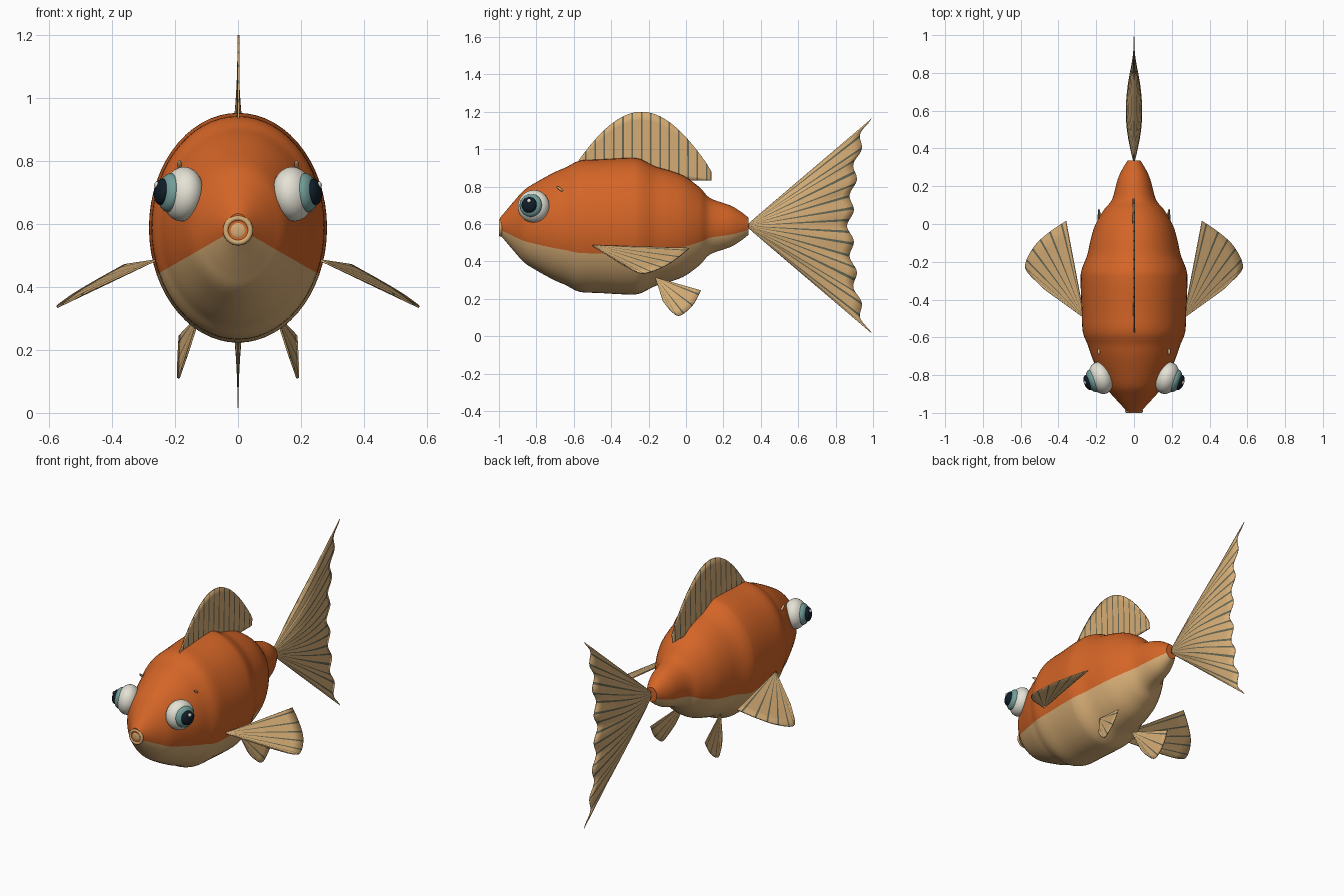
import bpy, bmesh, math
from mathutils import Vector, Matrix

if "Cube" in bpy.data.objects:
    bpy.data.objects.remove(bpy.data.objects["Cube"])


def mat(name, r, g, b):
    m = bpy.data.materials.new(name)
    m.diffuse_color = (r, g, b, 1)
    m.use_nodes = True
    m.node_tree.nodes["Principled BSDF"].inputs["Base Color"].default_value = m.diffuse_color
    return m


ORANGE = mat("orange", 0.66, 0.13, 0.02)
TAN = mat("tan", 0.68, 0.42, 0.18)
RAY = mat("fin_ray_grey", 0.13, 0.14, 0.09)
WHITE = mat("eye_white", 0.78, 0.76, 0.66)
TEAL = mat("iris_teal", 0.17, 0.34, 0.32)
BLACK = mat("pupil_dark", 0.005, 0.012, 0.02)


def spline(pts, t):
    """Smooth curve through pts, t in 0..1."""
    n = len(pts) - 1
    f = min(max(t, 0), 1) * n
    i = min(int(f), n - 1)
    f -= i
    p = [Vector(pts[min(max(k, 0), n)]) for k in (i - 1, i, i + 1, i + 2)]
    return 0.5 * (2 * p[1] + (p[2] - p[0]) * f
                  + (2 * p[0] - 5 * p[1] + 4 * p[2] - p[3]) * f ** 2
                  + (3 * p[1] - p[0] - 3 * p[2] + p[3]) * f ** 3)


def finish(name, bm, mats, angle=40):
    bmesh.ops.recalc_face_normals(bm, faces=bm.faces[:])
    me = bpy.data.meshes.new(name)
    bm.to_mesh(me)
    bm.free()
    for m in mats:
        me.materials.append(m)
    ob = bpy.data.objects.new(name, me)
    bpy.context.collection.objects.link(ob)
    bpy.ops.object.select_all(action='DESELECT')
    ob.select_set(True)
    bpy.context.view_layer.objects.active = ob
    bpy.ops.object.shade_smooth_by_angle(angle=math.radians(angle))
    return ob


def sheet(name, func, rays, width, rows=8, thickness=0.006):
    """Fin membrane func(u, t); narrow columns become the coloured rays."""
    ts, is_ray = [0.0], []
    for i in range(rays):
        c = (i + 0.5) / rays
        a, b = c - width / 2, c + width / 2
        start = ts[-1]
        for k in (1, 2, 3, 4):
            ts.append(start + (a - start) * k / 4)
            is_ray.append(0)
        ts.append(b)
        is_ray.append(1)
    ts.append(1.0)
    is_ray.append(0)
    bm = bmesh.new()
    grid = [[bm.verts.new(func(r / rows, t)) for t in ts] for r in range(rows + 1)]
    for r in range(rows):
        for c, flag in enumerate(is_ray):
            f = bm.faces.new((grid[r][c], grid[r][c + 1], grid[r + 1][c + 1], grid[r + 1][c]))
            f.material_index = flag
    bmesh.ops.remove_doubles(bm, verts=bm.verts[:], dist=1e-5)
    ob = finish(name, bm, (TAN, RAY))
    mod = ob.modifiers.new("thickness", 'SOLIDIFY')
    mod.thickness = thickness
    mod.offset = 0
    return ob


# Body: lathed profile along y, squeezed in x, tan below the flank line
CZ, SEG, ROWS = 0.588, 60, 90
profile = [(-0.995, .045), (-.965, .08), (-.91, .145), (-.86, .198), (-.775, .25), (-.7, .29),
           (-.64, .316), (-.57, .35), (-.46, .357), (-.3, .365), (-.24, .357), (-.165, .32),
           (-.08, .295), (-.005, .265), (.075, .206), (.13, .15), (.235, .112), (.29, .08), (.335, .045)]
bm = bmesh.new()
rings = []
for r in range(ROWS + 1):
    y, rad, _ = spline([(a, b, 0) for a, b in profile], r / ROWS)
    rings.append([bm.verts.new((0.775 * rad * math.cos(math.tau * s / SEG), y,
                                CZ + rad * math.sin(math.tau * s / SEG))) for s in range(SEG)])
for r in range(ROWS):
    for s in range(SEG):
        n = (s + 1) % SEG
        f = bm.faces.new((rings[r][s], rings[r][n], rings[r + 1][n], rings[r + 1][s]))
        f.material_index = int(math.sin(math.tau * (s + 0.5) / SEG) < -math.sin(math.radians(24)))
bm.faces.new(rings[0])
bm.faces.new(rings[-1])
finish("body", bm, (ORANGE, TAN))


# Mouth: lip ring and inner plug
def ring(name, loc, major, minor, material, rot):
    bpy.ops.mesh.primitive_torus_add(major_radius=major, minor_radius=minor, major_segments=32,
                                     minor_segments=10, location=loc, rotation=rot)
    ob = bpy.context.object
    ob.name = name
    ob.data.materials.append(material)
    bpy.ops.object.shade_smooth()
    return ob


def ball(name, loc, axis, radius, half, material):
    """Sphere flattened along axis."""
    bm = bmesh.new()
    rot = Vector(axis).to_track_quat('Z', 'Y').to_matrix().to_4x4()
    bmesh.ops.create_uvsphere(bm, u_segments=32, v_segments=18, radius=1,
                              matrix=Matrix.Translation(loc) @ rot @ Matrix.Diagonal((radius, radius, half, 1)))
    return finish(name, bm, (material,), 60)


ring("lip", (0, -0.991, 0.58), 0.039, 0.009, TAN, (math.pi / 2, 0, 0))
ball("mouth_plug", (0, -0.992, 0.58), (0, -1, 0), 0.026, 0.007, TAN)

# Dorsal fin
def dorsal(u, t):
    top = 0.88 + 0.32 * math.sin(math.pi * t) ** 0.9 if 0 < t < 1 else 0.88
    return Vector((0.006 * u - 0.004, -0.61 + 0.745 * t, 0.833 + (top - 0.833) * u))


sheet("dorsal_fin", dorsal, 15, 0.011)


# Tail fin: two thin sheets meeting at root and scalloped rim
def tail(side):
    def func(u, t):
        s = 2 * t - 1
        a = abs(s)
        y = 0.875 + 0.05 * a + 0.053 * a ** 4 + 0.015 * math.cos(7 * math.pi * (1 - a))
        root, rim = Vector((0, 0.32, 0.59)), Vector((0, y, 0.59 + 0.575 * s))
        p = root.lerp(rim, u)
        p.x = side * 0.042 * math.sin(math.pi * u) * (1 - a ** 2)
        return p
    return func


for side, word in ((1, "right"), (-1, "left")):
    sheet("tail_fin_" + word, tail(side), 18, 0.012, rows=12, thickness=0.003)


# Paired fins: fans from a root point to a smooth rim
def fan(root, rim, side):
    def func(u, t):
        p = Vector(root).lerp(spline(rim, t), u)
        p.x *= side
        return p
    return func


PECTORAL = [(.36, .016, .47), (.45, -.045, .42), (.525, -.115, .375), (.573, -.205, .34),
            (.56, -.26, .343), (.47, -.35, .39)]
PELVIC = [(.186, .08, .245), (.19, .035, .165), (.19, -.035, .11), (.178, -.085, .14), (.16, -.125, .19)]

for side, word in ((1, "right"), (-1, "left")):
    sheet("pectoral_fin_" + word, fan((.262, -.5, .485), PECTORAL, side), 8, 0.02)
    sheet("pelvic_fin_" + word, fan((.12, -.165, .315), PELVIC, side), 6, 0.025)

    # Bulging eye: white, iris, pupil and glints stacked outwards
    axis = Vector((side * 0.93, -0.32, 0.1)).normalized()
    base = Vector((side * 0.175, -0.815, 0.695))
    ball("eye_white_" + word, base, axis, 0.087, 0.063, WHITE)
    ball("iris_" + word, base + axis * 0.045, axis, 0.062, 0.034, TEAL)
    ball("pupil_" + word, base + axis * 0.072, axis, 0.042, 0.022, BLACK)
    ball("glint_" + word, base + axis * 0.088 + Vector((0, 0.004, 0.02)), axis, 0.011, 0.008, WHITE)

    # Nostril mark above the eye
    ball("nostril_" + word, (side * 0.186, -0.675, 0.788), (0, 0.7, -0.55), 0.007, 0.022, TAN)
